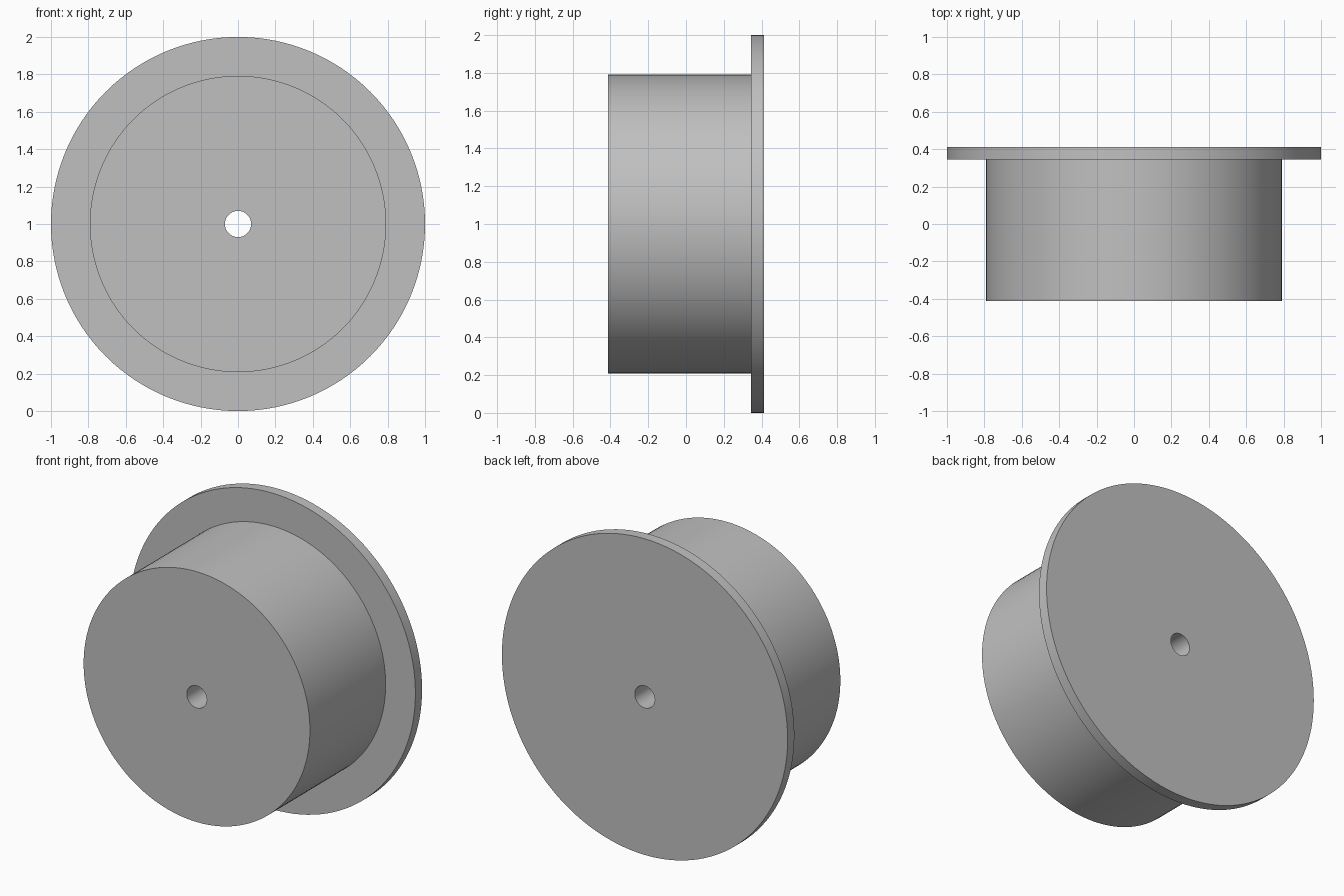
import bpy
import bmesh
import math
from mathutils import Matrix, Vector

cube = bpy.data.objects.get("Cube")
if cube:
    bpy.data.objects.remove(cube, do_unlink=True)

SEGMENTS = 128
BORE, HUB, FLANGE = 0.07, 0.792, 1.0       # radii
FRONT, STEP, BACK = -0.412, 0.345, 0.412   # positions along the axle

# Plain grey
grey = bpy.data.materials.new("plain_grey")
grey.use_nodes = True
colour = (0.53, 0.53, 0.53, 1.0)
grey.diffuse_color = colour
grey.node_tree.nodes["Principled BSDF"].inputs["Base Color"].default_value = colour


def lathe(name, profile, material):
    """Revolve a closed (radius, y) outline about the y axis."""
    bm = bmesh.new()
    rings = []
    for i in range(SEGMENTS):
        turn = Matrix.Rotation(math.tau * i / SEGMENTS, 3, 'Y')
        rings.append([bm.verts.new(turn @ Vector((r, y, 0))) for r, y in profile])
    count = len(profile)
    for i, ring in enumerate(rings):
        following = rings[(i + 1) % SEGMENTS]
        for j in range(count):
            k = (j + 1) % count
            bm.faces.new((ring[j], ring[k], following[k], following[j]))
    bmesh.ops.recalc_face_normals(bm, faces=bm.faces)
    mesh = bpy.data.meshes.new(name)
    bm.to_mesh(mesh)
    bm.free()
    mesh.materials.append(material)
    obj = bpy.data.objects.new(name, mesh)
    bpy.context.collection.objects.link(obj)
    return obj


# Flanged wheel: hub drum, rear flange and axle bore in one solid
wheel = lathe("flanged_wheel", [
    (BORE, FRONT), (HUB, FRONT), (HUB, STEP),
    (FLANGE, STEP), (FLANGE, BACK), (BORE, BACK),
], grey)
wheel.location.z = FLANGE

# Smooth round walls, sharp rims
bpy.ops.object.select_all(action='DESELECT')
wheel.select_set(True)
bpy.context.view_layer.objects.active = wheel
bpy.ops.object.shade_smooth_by_angle(angle=math.radians(30))
